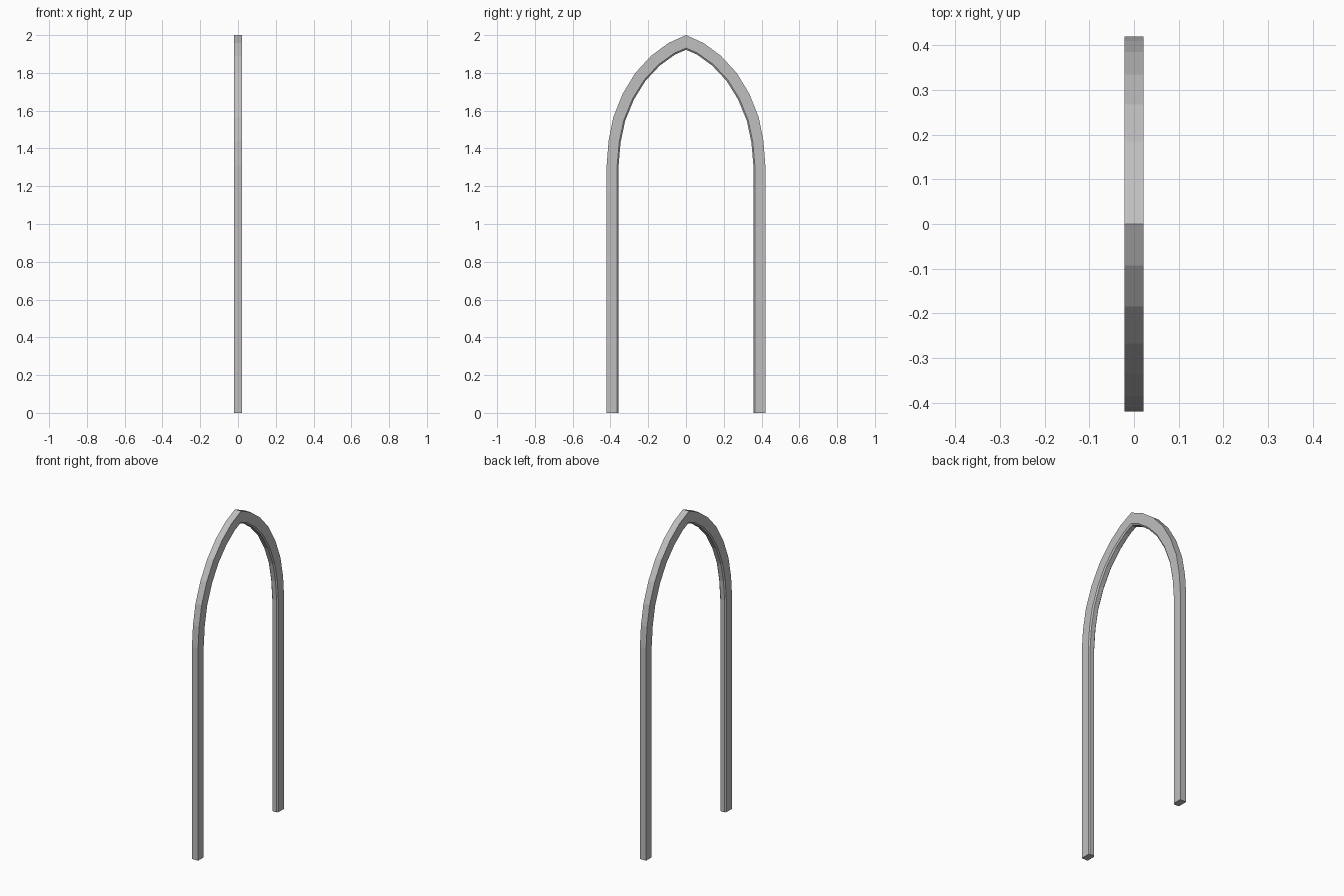
import bpy
import bmesh
from mathutils import Vector

cube = bpy.data.objects.get("Cube")
if cube:
    bpy.data.objects.remove(cube, do_unlink=True)

# Plain grey material
grey = bpy.data.materials.new("mid_grey")
grey.use_nodes = True
color = (0.52, 0.52, 0.52, 1)
grey.diffuse_color = color
grey.node_tree.nodes["Principled BSDF"].inputs["Base Color"].default_value = color

# Outer outline of one half (y, z), from the foot to the pointed apex
half = [Vector(p) for p in (
    (0.42, 0), (0.42, 1.31), (0.41, 1.44), (0.385, 1.565), (0.335, 1.69),
    (0.268, 1.8), (0.185, 1.89), (0.093, 1.958), (0, 2))]
outline = half + [Vector((-p.x, p.y)) for p in reversed(half[:-1])]
LAST = len(outline) - 1
APEX = len(half) - 1


def inward(i):
    """Mitred inward direction at an outline point."""
    normals = []
    for a, b in ((i - 1, i), (i, i + 1)):
        if a >= 0 and b <= LAST:
            d = (outline[b] - outline[a]).normalized()
            normals.append(Vector((-d.y, d.x)))
    m = sum(normals, Vector((0, 0))).normalized()
    return m / m.dot(normals[0])


# Cross-section: half width and depth fraction, with a chamfered inner edge
section = [(0.021, 0), (0.021, 0.88), (0.014, 1), (-0.014, 1), (-0.021, 0.88), (-0.021, 0)]

# Sweep the section along the arch; the band thickens a little toward the apex
bm = bmesh.new()
rings = []
for i, p in enumerate(outline):
    rise = max(0, 1 - abs(i - APEX) / (APEX - 1))
    depth = 0.063 + 0.008 * rise
    offset = inward(i) * depth
    rings.append([bm.verts.new((x, p.x + offset.x * f, p.y + offset.y * f))
                  for x, f in section])
for a, b in zip(rings, rings[1:]):
    for k in range(len(section)):
        n = (k + 1) % len(section)
        bm.faces.new((a[k], a[n], b[n], b[k]))
for end in (rings[0], rings[-1]):
    bm.faces.new(end)
bmesh.ops.recalc_face_normals(bm, faces=bm.faces[:])

mesh = bpy.data.meshes.new("pointed_arch_frame")
bm.to_mesh(mesh)
bm.free()
mesh.materials.append(grey)
arch = bpy.data.objects.new("pointed_arch_frame", mesh)
bpy.context.collection.objects.link(arch)
